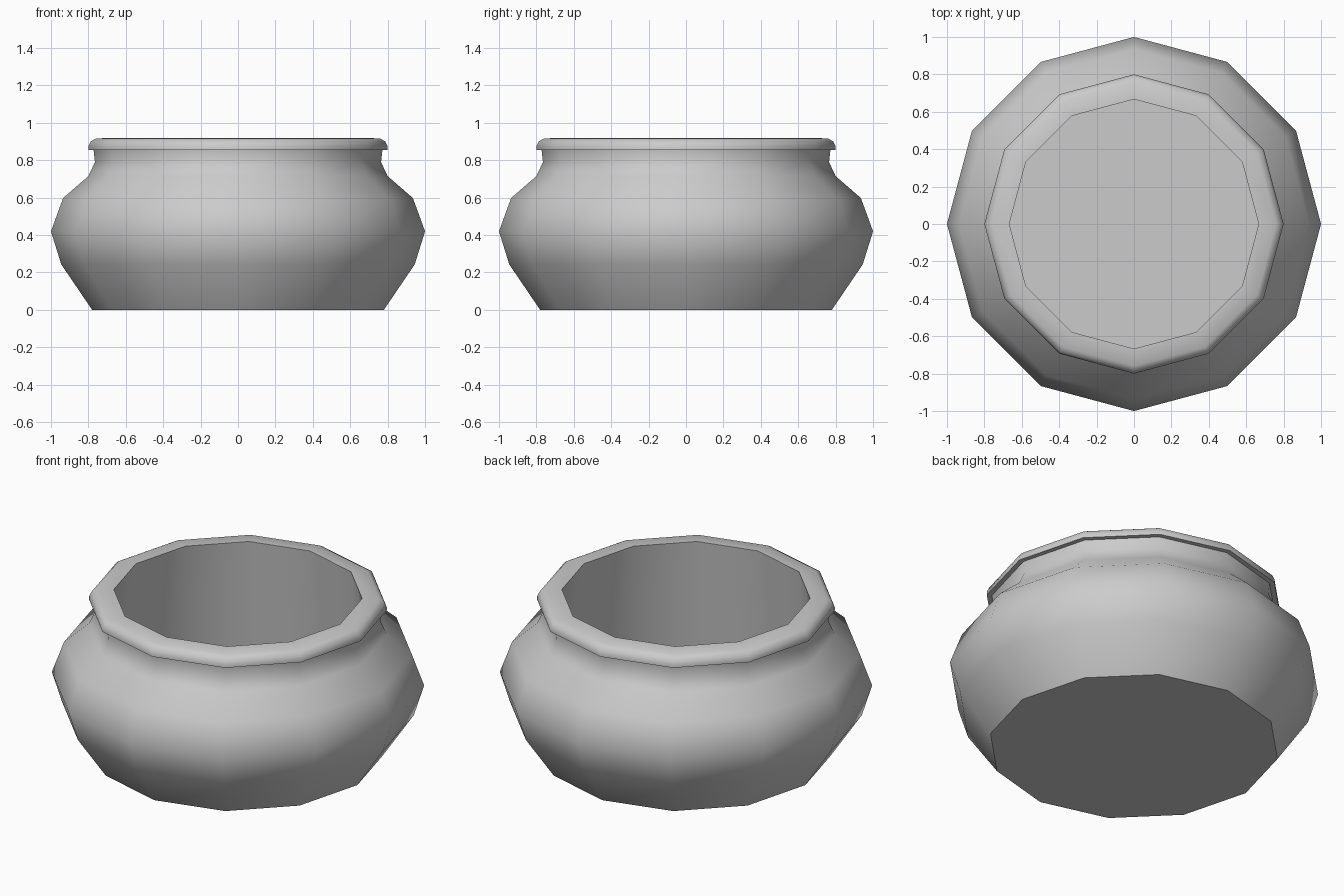
import bpy, bmesh, math

if "Cube" in bpy.data.objects:
    bpy.data.objects.remove(bpy.data.objects["Cube"])

SIDES = 12


def lathe(name, profile):
    """Revolve a (radius, z) profile about z and cap both ends."""
    bm = bmesh.new()
    rings = []
    for r, z in profile:
        rings.append([bm.verts.new((r * math.cos(2 * math.pi * i / SIDES),
                                    r * math.sin(2 * math.pi * i / SIDES), z))
                      for i in range(SIDES)])
    for a, b in zip(rings, rings[1:]):
        for i in range(SIDES):
            j = (i + 1) % SIDES
            bm.faces.new((a[i], a[j], b[j], b[i]))
    bm.faces.new(rings[0][::-1])
    bm.faces.new(rings[-1])
    bmesh.ops.recalc_face_normals(bm, faces=bm.faces)
    mesh = bpy.data.meshes.new(name)
    bm.to_mesh(mesh)
    bm.free()
    obj = bpy.data.objects.new(name, mesh)
    bpy.context.collection.objects.link(obj)
    bpy.ops.object.select_all(action='DESELECT')
    obj.select_set(True)
    bpy.context.view_layer.objects.active = obj
    bpy.ops.object.shade_smooth_by_angle(angle=math.radians(42))
    return obj


# Bowl: outer belly, neck, overhanging rim, inner wall widening to the floor
lathe("pot", [
    (0.78, 0.0), (0.945, 0.243), (1.0, 0.42), (0.935, 0.598),
    (0.80, 0.715), (0.765, 0.79), (0.772, 0.855),
    (0.80, 0.855), (0.80, 0.873), (0.788, 0.9), (0.76, 0.916),
    (0.667, 0.92),
    (0.76, 0.03),
])
